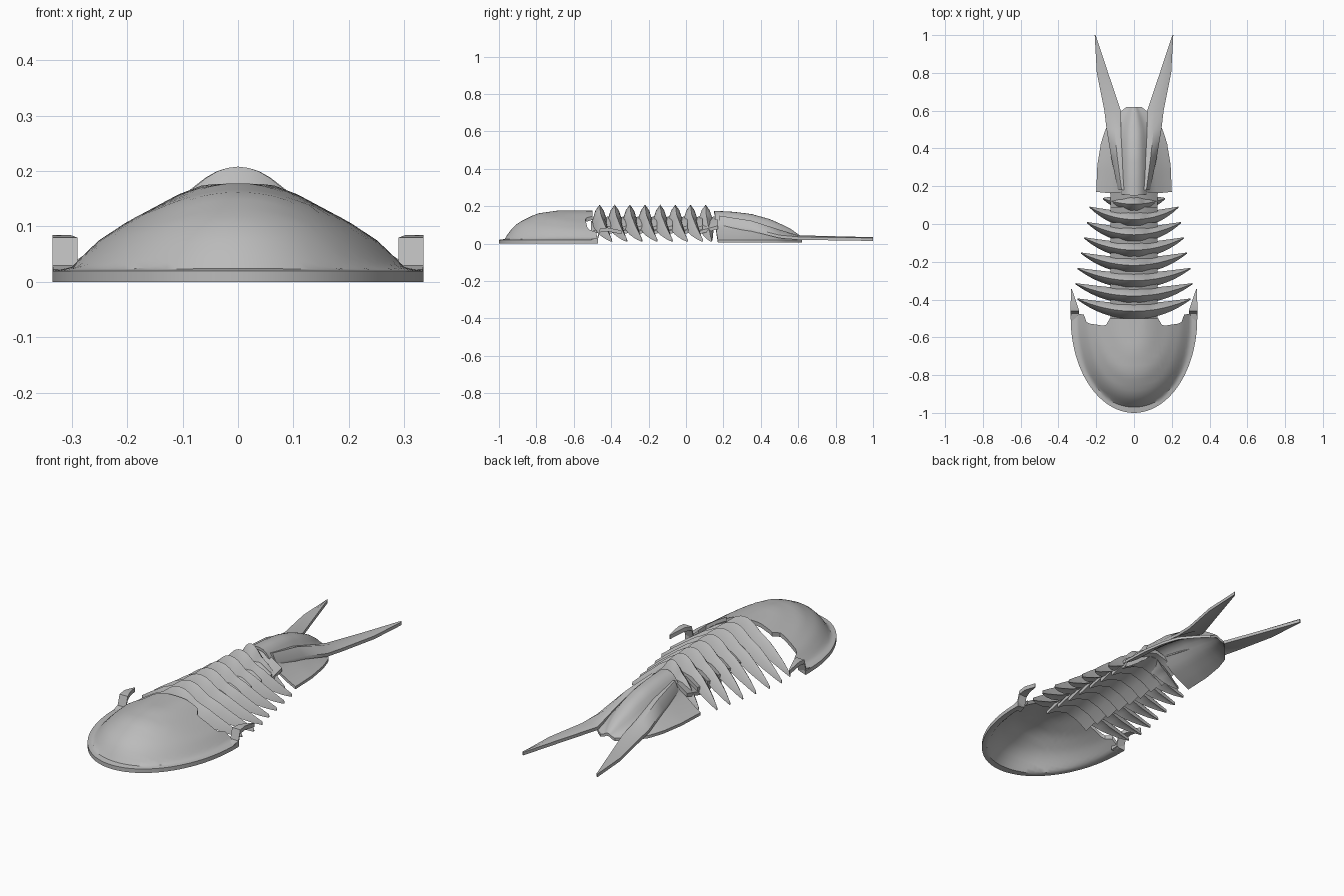
import bpy, bmesh, math

old = bpy.data.objects.get("Cube")
if old:
    bpy.data.objects.remove(old, do_unlink=True)

grey = bpy.data.materials.new("shell grey")
grey.use_nodes = True
GREY = (0.5, 0.5, 0.5, 1)
grey.diffuse_color = GREY
for node in grey.node_tree.nodes:
    if node.type == 'BSDF_PRINCIPLED':
        node.inputs["Base Color"].default_value = GREY
        node.inputs["Roughness"].default_value = 0.7


def table(pairs, t):
    """Straight-line interpolation through (key, value) pairs."""
    if t <= pairs[0][0]:
        return pairs[0][1]
    for (a, va), (b, vb) in zip(pairs, pairs[1:]):
        if t <= b:
            return va + (vb - va) * (t - a) / (b - a)
    return pairs[-1][1]


def loft(name, rings, angle=35):
    """Closed solid through rings of an even, equal point count."""
    bm = bmesh.new()
    vs = [[bm.verts.new(p) for p in ring] for ring in rings]
    n = len(vs[0])
    for a, b in zip(vs, vs[1:]):
        for i in range(n):
            j = (i + 1) % n
            bm.faces.new((a[i], a[j], b[j], b[i]))
    for end in (vs[0], vs[-1]):
        for i in range(n // 2 - 1):
            bm.faces.new((end[i], end[i + 1], end[n - 2 - i], end[n - 1 - i]))
    bmesh.ops.recalc_face_normals(bm, faces=bm.faces)
    mesh = bpy.data.meshes.new(name)
    bm.to_mesh(mesh)
    bm.free()
    mesh.materials.append(grey)
    obj = bpy.data.objects.new(name, mesh)
    bpy.context.collection.objects.link(obj)
    bpy.ops.object.select_all(action='DESELECT')
    obj.select_set(True)
    bpy.context.view_layer.objects.active = obj
    bpy.ops.object.shade_smooth_by_angle(angle=math.radians(angle))
    return obj


def sheet(name, rows, thick):
    """Thin shell below a grid of top points."""
    rings = [row + [(x, y, z - thick) for x, y, z in reversed(row)] for row in rows]
    return loft(name, rings)


# Head shield: hollow dome with a flat rim and a notched rear edge
HEAD_W, HEAD_L, HEAD_Y = 0.335, 0.5, -0.5
rear_edge = [(0, -.5), (.135, -.5), (.15, -.54), (.25, -.525), (.262, -.48), (.335, -.47)]
side_height = [(0, .178), (.18, .176), (.32, .158), (.6, .108), (.75, .075), (.9, .026), (1, .02)]
front_height = [(0, .176), (.35, .178), (.6, .16), (.8, .11), (.88, .07), (.94, .024), (1, .02)]


def head_point(x, s):
    front = HEAD_Y - HEAD_L * math.sqrt(max(0, 1 - (x / HEAD_W) ** 2))
    back = table(rear_edge, abs(x))
    y = back + (front - back) * s
    qx, qy = x / HEAD_W, min(0, (y - HEAD_Y) / HEAD_L)
    r = math.hypot(qx, qy)
    w = (qy / r) ** 2 if r > 0 else 0
    z = table(side_height, r) * (1 - w) + table(front_height, r) * w
    return (x, y, z)


columns = [HEAD_W * math.sin(math.pi / 2 * i / 24) for i in range(-24, 25)]
sheet("head_shield",
      [[head_point(x, math.sin(math.pi / 2 * k / 18)) for x in columns] for k in range(19)],
      0.02)

# Cheek spines: short upright step, then a blade pointing back
cheek = [(-.51, .022, .285, .333), (-.475, .03, .29, .335), (-.46, .08, .29, .335),
         (-.42, .085, .303, .335), (-.345, .07, .329, .334)]
for s, side in ((1, "left"), (-1, "right")):
    sheet("cheek_spine_" + side,
          [[(s * a, y, z), (s * b, y, z)] for y, z, a, b in cheek], 0.02)

# Body segments: arched ribs that sweep back and taper to points
crest = [(0, .208), (.08, .205), (.16, .195), (.24, .176), (.32, .156), (.5, .13),
         (.65, .10), (.8, .07), (1, .026)]
depth = [(0, .088), (.3, .07), (.6, .058), (.85, .035), (1, .016)]
half_widths = (.30, .31, .30, .28, .265, .25, .235, .165)
for k, width in enumerate(half_widths):
    yc = -0.462 + k * 0.081
    sweep = 0.065 if width > .2 else 0.03
    rings = []
    for i in range(-16, 17):
        u = abs(i) / 16
        x, y = width * i / 16, yc + sweep * u ** 2
        h = 0.037 * (1 - u ** 2.5) + 0.003
        top, d = table(crest, u), table(depth, u)
        rings.append([(x, y - h, top - d), (x, y - h * .55, top - d * .35), (x, y, top),
                      (x, y + h * .55, top - d * .35), (x, y + h, top - d),
                      (x, y, top - d * .9)])
    loft("body_segment_%d" % (k + 1), rings, 50)

    # Overlapping tilted plate that links this segment to the next
    rows = []
    for y, drop in ((yc - .045, .03), (yc + .065, 0)):
        rows.append([(x, y, z - drop) for x, z in
                     ((-.125, .095), (-.07, .13), (0, .15), (.07, .13), (.125, .095))])
    sheet("link_plate_%d" % (k + 1), rows, 0.018)

# Tail shield: raised axis with a flared fan on each side
tail_width = [(.15, .2), (.3, .194), (.42, .175), (.5, .15), (.55, .11), (.59, .075), (.62, .04)]
tail_axis = [(.15, .155), (.25, .15), (.35, .138), (.45, .11), (.55, .065), (.6, .03), (.62, .015)]
tail_cross = [(0, 1), (.12, .98), (.22, .9), (.35, .66), (.45, .48), (.6, .33), (.8, .15), (1, 0)]
rows = []
for k in range(17):
    y = 0.15 + 0.47 * k / 16
    w, a = table(tail_width, y), table(tail_axis, y)
    rows.append([(w * i / 12, y + .02 * (1 - k / 16) * abs(i) / 12,
                  .02 + a * table(tail_cross, abs(i) / 12)) for i in range(-12, 13)])
sheet("tail_shield", rows, 0.014)

# Tail spines: ridges on the fan that run out into long flat blades
# (y, inner x, outer x, inner z, outer z)
spine = [(.18, .05, .085, .145, .105), (.35, .062, .12, .118, .082), (.5, .07, .145, .07, .045),
         (.6, .07, .157, .04, .036), (.8, .137, .197, .035, .033), (1, .203, .208, .03, .03)]
for s, side in ((1, "left"), (-1, "right")):
    rows = []
    for y, xi, xo, zi, zo in spine:
        xm, zm = xi * .55 + xo * .45, max(zi, zo) + .004
        rows.append([(s * xi, y, zi), (s * xm, y, zm), (s * xo, y, zo)])
    sheet("tail_spine_" + side, rows, 0.016)
